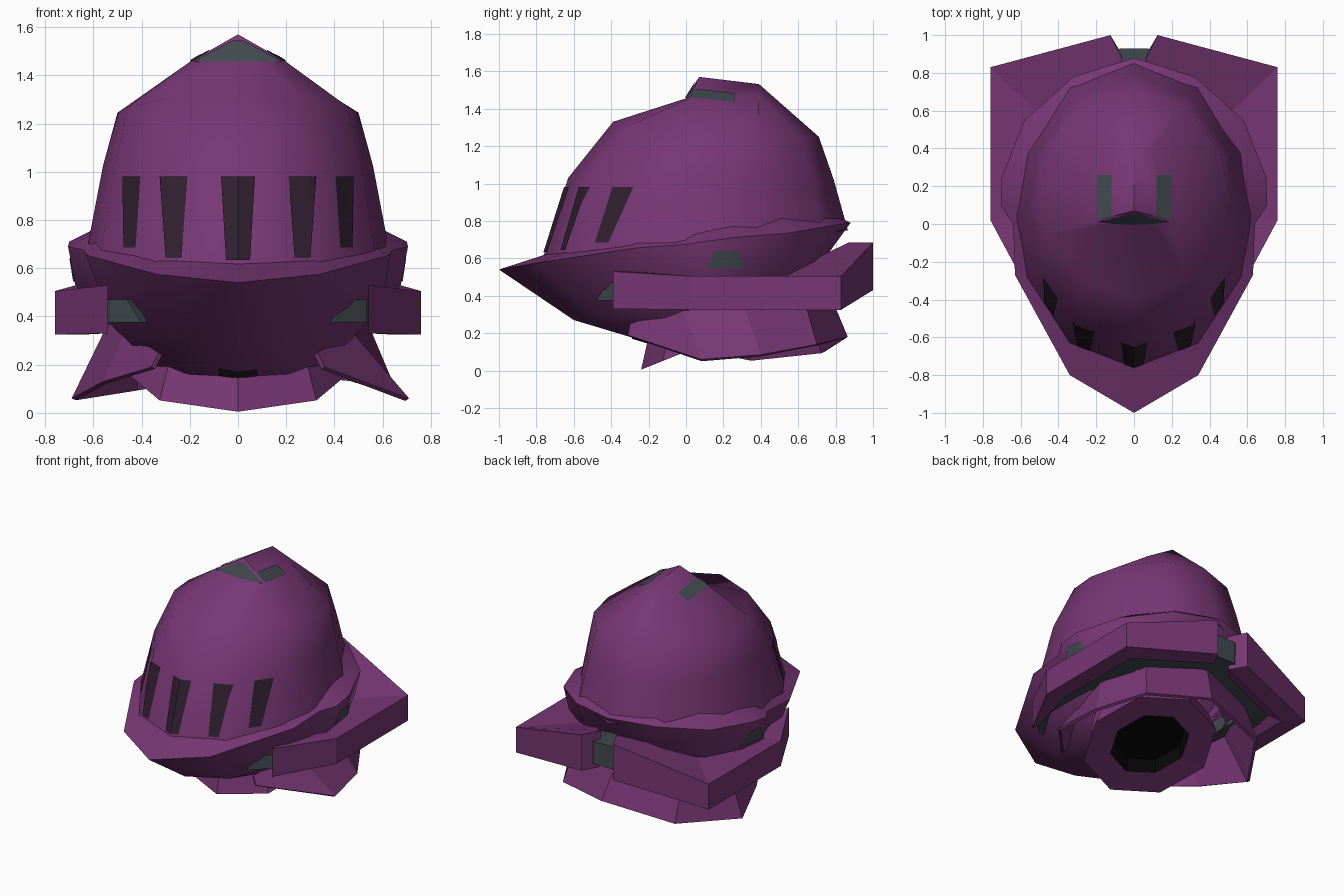
import bpy, bmesh, math
from mathutils import Vector
from mathutils.bvhtree import BVHTree

if "Cube" in bpy.data.objects:
    bpy.data.objects.remove(bpy.data.objects["Cube"])


def material(name, rgb):
    m = bpy.data.materials.new(name)
    m.diffuse_color = (*rgb, 1)
    m.use_nodes = True
    m.node_tree.nodes["Principled BSDF"].inputs["Base Color"].default_value = m.diffuse_color
    return m


PURPLE = material("purple armour", (0.185, 0.038, 0.175))
GREY = material("slate grey", (0.052, 0.068, 0.078))
DARK = material("dark vent", (0.03, 0.014, 0.029))
BLACK = material("black lining", (0.002, 0.002, 0.002))


def finish(name, bm, mats, smooth=None):
    bmesh.ops.recalc_face_normals(bm, faces=bm.faces)
    me = bpy.data.meshes.new(name)
    bm.to_mesh(me)
    bm.free()
    ob = bpy.data.objects.new(name, me)
    bpy.context.collection.objects.link(ob)
    for m in mats:
        me.materials.append(m)
    if smooth:
        bpy.ops.object.select_all(action='DESELECT')
        ob.select_set(True)
        bpy.context.view_layer.objects.active = ob
        bpy.ops.object.shade_smooth_by_angle(angle=math.radians(smooth))
    return ob


def loft(rings, closed=True, cap_ends=False):
    """Skin a list of equal-length point rings."""
    bm = bmesh.new()
    vs = [[bm.verts.new(p) for p in r] for r in rings]
    n = len(rings[0])
    for a, b in zip(vs, vs[1:]):
        for i in range(n if closed else n - 1):
            j = (i + 1) % n
            bm.faces.new((a[i], a[j], b[j], b[i]))
    if cap_ends:
        bm.faces.new(vs[0])
        bm.faces.new(vs[-1])
    return bm, vs


def mirrored(half):
    """Full ring from a half ring running front centre to back centre."""
    return half + [(-x, y, z) for x, y, z in reversed(half) if x > 1e-6]


def flip(pts):
    return [(-x, y, z) for x, y, z in pts]


def patch(name, target, corners, axis, mat, nu=6, nv=10):
    """Thin painted plate cast onto a surface along an axis."""
    bm0 = bmesh.new()
    bm0.from_mesh(target.data)
    tree = BVHTree.FromBMesh(bm0)
    d = Vector(axis)
    grid = []
    a, b, c, e = [Vector(p) for p in corners]
    for j in range(nv + 1):
        row = []
        for i in range(nu + 1):
            u, v = i / nu, j / nv
            p = a.lerp(b, u).lerp(e.lerp(c, u), v)
            hit = tree.ray_cast(p - d * 3, d)[0] or p
            row.append(hit - d * 0.007)
        grid.append(row)
    bm0.free()
    bm, _ = loft(grid, closed=False)
    return finish(name, bm, [mat], 30)


# Dome: tilted twelve-sided rings, closed by a roof-shaped crest
def oval(yf, zf, yb, zb, hw, droop=0.0):
    half = []
    for a in (0, 33, 66, 90, 114, 147, 180):
        s, k = math.sin(math.radians(a)), -math.cos(math.radians(a))
        half.append((hw * s if 0 < a < 180 else 0, (yf + yb) / 2 + k * (yb - yf) / 2,
                     (zf + zb) / 2 + k * (zb - zf) / 2 - droop * s * s))
    return mirrored(half)


def roof(x, y):
    return (x, y, 1.57 - 0.6 * x - 0.12 * (y - 0.07))


crest_ring = [(0, 0, 1.455), (.1, .005, 1.455), roof(.2, .02), roof(.2, .2),
              roof(.2, .39), roof(.1, .39), roof(0, .39)]
bm, vs = loft([oval(-0.775, 0.57, 0.865, 0.75, 0.63),
               oval(-0.63, 1.03, 0.79, 1.02, 0.56),
               oval(-0.39, 1.33, 0.71, 1.25, 0.5, 0.045),
               mirrored(crest_ring)])
t = vs[-1]
peak = bm.verts.new((0, 0.07, 1.57))
for a, b in ((10, 11), (11, 0), (0, 1), (1, 2)):
    bm.faces.new((t[a], t[b], peak))
bm.faces.new((peak, t[2], t[3], t[4], t[5], t[6]))
bm.faces.new((peak, t[6], t[7], t[8], t[9], t[10]))
dome = finish("dome", bm, [PURPLE], 48)

# Five front vents
for x0, x1, b0, b1, zb in [(-0.07, 0.07, -0.05, 0.05, 0.635),
                           (0.21, 0.325, 0.235, 0.3, 0.645),
                           (0.405, 0.48, 0.425, 0.475, 0.685)]:
    for s in ((1,) if x0 < 0 else (1, -1)):
        patch("front_vent", dome, [(s * b0, 0, zb), (s * b1, 0, zb),
                                   (s * x1, 0, 0.98), (s * x0, 0, 0.98)], (0, 1, 0), DARK)

# Grey crest intake: front face and two side strips
patch("crest_intake", dome, [(-0.185, 0, 1.458), (0.185, 0, 1.458),
                             (0.02, 0, 1.545), (-0.02, 0, 1.545)], (0, 1, 0), GREY, 12, 6)
for s in (1, -1):
    patch("crest_strip", dome, [(s * 0.12, 0.035, 0), (s * 0.197, 0.025, 0),
                                (s * 0.197, 0.26, 0), (s * 0.12, 0.26, 0)], (0, 0, -1), GREY)

# Brim, visor and jaw in one shell
inner = [(0, -.66, .65), (.29, -.53, .67), (.5, -.25, .71), (.55, 0, .755), (.55, .1, .77),
         (.54, .25, .79), (.43, .5, .835), (.23, .7, .85), (0, .78, .84)]
outer = [(0, -1, .54), (.34, -.8, .575), (.63, -.27, .655), (.64, 0, .675), (.705, .1, .69),
         (.70, .25, .71), (.58, .55, .735), (.32, .78, .775), (0, .88, .79)]
lower = [(0, -.6, .27), (.28, -.5, .29), (.52, -.22, .36), (.6, 0, .45), (.675, .09, .53),
         (.66, .27, .54), (.55, .53, .57), (.3, .72, .63), (0, .8, .68)]
throat = [(0, -.2, .15), (.2, -.15, .16), (.36, 0, .2), (.42, .1, .25), (.45, .2, .3),
          (.45, .3, .33), (.4, .45, .35), (.25, .55, .38), (0, .6, .4)]
bm, _ = loft([mirrored(r) for r in (inner, outer, lower, throat)])
visor = finish("brim_and_visor", bm, [PURPLE], 45)
patch("chin_slot", visor, [(-.08, -.29, 0), (.08, -.29, 0), (.08, -.2, 0), (-.08, -.2, 0)],
      (0, 0, 1), DARK)

# Grey half-round ear plates on the skirt under the brim
for s in (1, -1):
    patch("ear_plate", visor, [(0, .11, .545), (0, .32, .545), (0, .275, .64), (0, .155, .64)],
          (-s, 0, 0), GREY)


# Flared eight-sided neck ring with a black opening
def neck(rx, ry, z0, slope, n=8):
    pts = []
    for i in range(n):
        t = 2 * math.pi * i / n
        y = 0.16 - ry * math.cos(t)
        pts.append((rx * math.sin(t), y, z0 + slope * (y + 0.24)))
    return pts


bm, vs = loft([neck(.4, .36, .17, .35), neck(.46, .4, .005, .4),
               neck(.27, .24, .01, .4), neck(.25, .22, .09, .4)])
bm.faces.new(vs[-1])
for f in bm.faces:
    if all(v in vs[2] or v in vs[3] for v in f.verts):
        f.material_index = 1
finish("neck_ring", bm, [PURPLE, BLACK])

# Flared neck guard, open at the front and uneven from side to side
upper_edge = [(.33, -.30, .25), (.47, -.02, .34), (.54, .3, .37), (.42, .62, .42), (0, .74, .48),
              (-.42, .62, .42), (-.54, .3, .37), (-.47, -.02, .34), (-.33, -.30, .25)]
lower_edge = [(.36, -.31, .19), (.71, .08, .06), (.66, .4, .085), (.48, .7, .14), (.06, .865, .18),
              (-.43, .74, .1), (-.69, .35, .06), (-.56, 0, .13), (-.36, -.31, .19)]
bm, _ = loft([upper_edge, lower_edge], closed=False)
guard = finish("neck_guard", bm, [PURPLE])
sol = guard.modifiers.new("thickness", 'SOLIDIFY')
sol.thickness = 0.02

# Heavy side bars rising to the back: outer xy, lower inner xy, upper inner xy, z low, z high
stations = [((.54, -.39), (.54, -.3), (.54, -.3), .33, .53),
            ((.76, .02), (.64, .06), (.52, .06), .325, .505),
            ((.76, .83), (.64, .73), (.42, .5), .325, .505),
            ((.125, 1.0), (.06, .89), (.06, .87), .43, .685)]
bars = [[(*o, lo), (*o, hi), (*t, hi), (*i, lo)] for o, i, t, lo, hi in stations]
for side, rings in (("right", bars), ("left", [flip(r) for r in bars])):
    bm, _ = loft(rings, cap_ends=True)
    finish(side + "_side_bar", bm, [PURPLE])

# Grey strap running inside the bars and joining them at the back
stations = [((.53, -.36), (.42, -.3), .375, .47), ((.66, 0), (.46, .05), .375, .47),
            ((.66, .74), (.46, .58), .375, .47), ((.07, .93), (.05, .7), .465, .625)]
half = [[(*o, lo), (*o, hi), (*i, hi), (*i, lo)] for o, i, lo, hi in stations]
half.insert(0, [(.40, -.48, .375), (.46, -.42, .47), (.4, -.36, .47), (.36, -.40, .375)])
bm, _ = loft(half + [flip(r) for r in reversed(half)], cap_ends=True)
finish("inner_strap", bm, [GREY])
